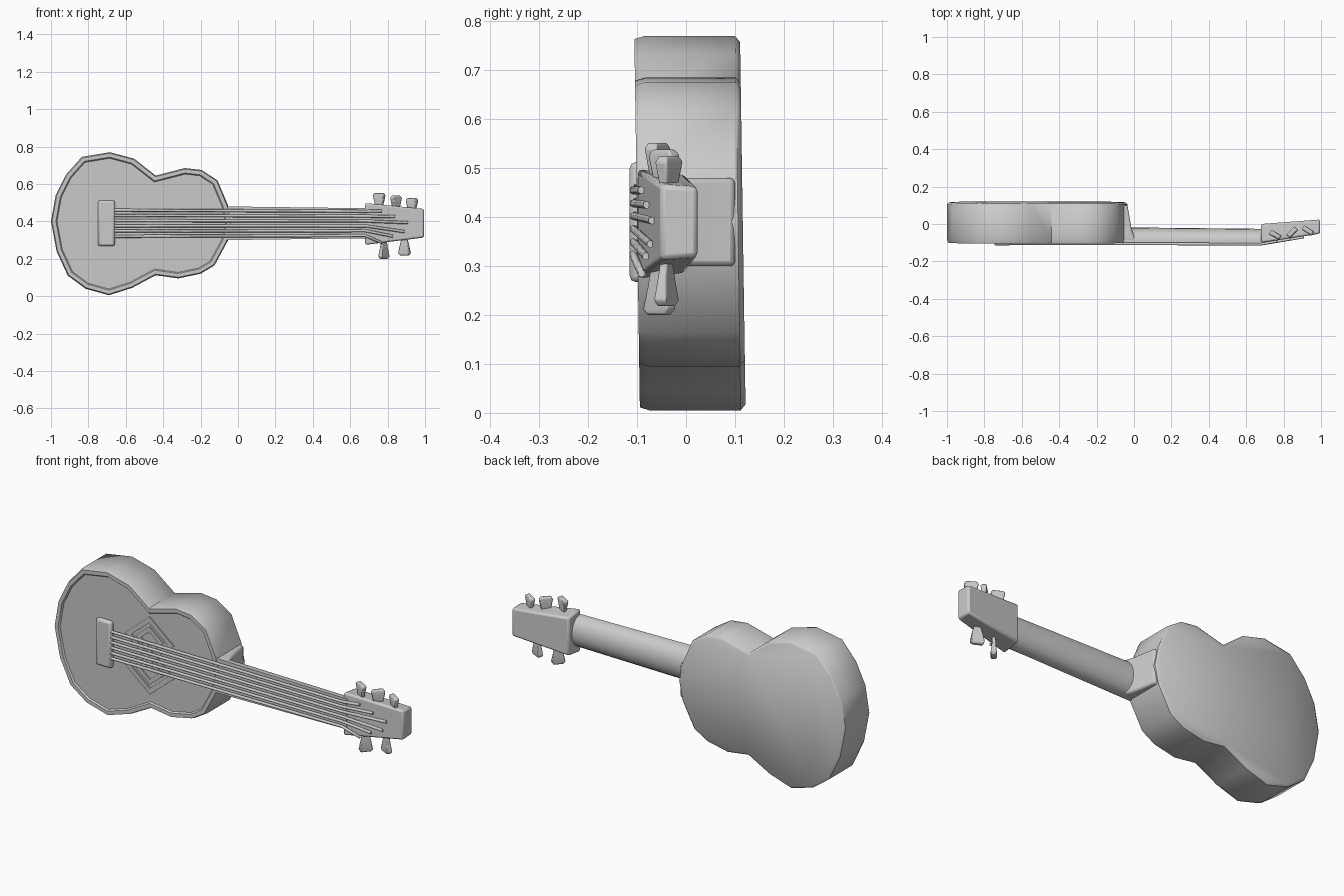
import bpy, bmesh
from math import cos, sin, pi, radians
from mathutils import Vector, Matrix

cube = bpy.data.objects.get("Cube")
if cube:
    bpy.data.objects.remove(cube, do_unlink=True)

grey = bpy.data.materials.new("plain grey")
grey.use_nodes = True
grey.diffuse_color = (0.6, 0.6, 0.6, 1)
grey.node_tree.nodes["Principled BSDF"].inputs["Base Color"].default_value = (0.6, 0.6, 0.6, 1)

MID = 0.39  # height of the neck axis


def finish(bm, name, bevel=0, lean=False, angle=40):
    """Turn a bmesh into a named, shaded object; lean tips it slightly forward."""
    bmesh.ops.recalc_face_normals(bm, faces=bm.faces)
    if lean:
        for v in bm.verts:
            v.co.y -= 0.015 * (v.co.z - MID)
    mesh = bpy.data.meshes.new(name)
    bm.to_mesh(mesh)
    bm.free()
    mesh.materials.append(grey)
    obj = bpy.data.objects.new(name, mesh)
    bpy.context.collection.objects.link(obj)
    if bevel:
        mod = obj.modifiers.new("soft edges", "BEVEL")
        mod.width, mod.segments = bevel, 2
    bpy.ops.object.select_all(action="DESELECT")
    obj.select_set(True)
    bpy.context.view_layer.objects.active = obj
    bpy.ops.object.shade_smooth_by_angle(angle=radians(angle))
    return obj


def loft(rings, closed=False):
    """Skin a list of equal-length rings, capping both ends unless closed."""
    bm = bmesh.new()
    loops = [[bm.verts.new(p) for p in ring] for ring in rings]
    n = len(loops[0])
    pairs = list(zip(loops, loops[1:]))
    if closed:
        pairs.append((loops[-1], loops[0]))
    for a, b in pairs:
        for i in range(n):
            j = (i + 1) % n
            bm.faces.new((a[i], a[j], b[j], b[i]))
    if not closed:
        bm.faces.new(loops[0])
        bm.faces.new(loops[-1])
    return bm


def inset(points, d):
    """Mitred inward offset of a clockwise outline."""
    out = []
    for i, p in enumerate(points):
        p = Vector(p)
        e1 = (p - Vector(points[i - 1])).normalized()
        e2 = (Vector(points[(i + 1) % len(points)]) - p).normalized()
        n1, n2 = Vector((e1.y, -e1.x)), Vector((e2.y, -e2.x))
        out.append(p + (n1 + n2) * d / (1 + n1.dot(n2)))
    return out


# Body: faceted outline with chamfered back and a raised front rim
outline = [(-1, .40), (-.975, .54), (-.92, .65), (-.835, .745), (-.685, .77),
           (-.555, .735), (-.44, .645), (-.285, .685), (-.195, .675), (-.11, .62),
           (-.055, .49), (-.035, MID), (-.055, .295), (-.125, .165), (-.2, .12),
           (-.32, .095), (-.44, .112), (-.565, .045), (-.69, .005), (-.815, .04),
           (-.91, .11), (-.97, .24)]
steps = [(.116, .012), (.106, 0), (-.08, 0), (-.1, .006), (-.1, .026), (-.092, .032)]
body = loft([[(x, y, z) for x, z in inset(outline, d)] for y, d in steps])
finish(body, "body", lean=True, angle=50)

# Heel joining body and neck
heel_side = [(-.1, .1), (-.035, .1), (-.012, -.03), (.01, -.09), (-.1, -.09)]
heel = loft([[(x, y, z) for x, y in heel_side] for z in (.30, .48)])
finish(heel, "neck_heel", bevel=.01)

# Neck: flat front, rounded back
rings = []
for x, half, back in ((-.06, .09, -.018), (.7, .08, -.026)):
    ring = [(x, -.085 + (back + .085) * sin(pi * i / 10), MID + half * cos(pi * i / 10))
            for i in range(11)]
    rings.append(ring + [(x, -.099, MID - half), (x, -.099, MID + half)])
finish(loft(rings), "neck")

# Headstock: tapered block leaning back
rings = []
for x, front, back, half_front, half_back in ((.68, -.1, 0, .113, .1),
                                              (.995, -.052, .024, .077, .072)):
    rings.append([(x, front, MID - half_front + .0), (x, front, MID + half_front),
                  (x, back, MID + half_back), (x, back, MID - half_back)])
head = loft(rings)
for v in head.verts:
    v.co.z -= .012 * (.995 - v.co.x)
finish(head, "headstock", bevel=.01)


# Tuning pegs: flat tapered keys turned at different angles
def peg(name, x, y, z_tip, turn):
    side = 1 if z_tip > MID else -1
    root = MID + side * .07
    levels = [(root, .012, .008), (z_tip - side * .06, .024, .009),
              (z_tip - side * .012, .033, .014), (z_tip, .024, .010)]
    spin = Matrix.Rotation(radians(turn), 3, "Z")
    rings = []
    for z, w, t in levels:
        corners = [(-w, -t), (w, -t), (w, t), (-w, t)]
        rings.append([spin @ Vector((a, b, 0)) + Vector((x, y, z)) for a, b in corners])
    finish(loft(rings), name, bevel=.004)


for i, spec in enumerate([(.755, -.058, .552, -28), (.845, -.045, .538, 45), (.93, -.035, .525, -32),
                          (.78, -.055, .2, 50), (.89, -.04, .218, -25)]):
    peg(f"tuning_peg_{i + 1}", *spec)

# Bridge
bridge = bmesh.new()
bmesh.ops.create_cube(bridge, size=1, matrix=Matrix.LocRotScale(
    Vector((-.703, -.098, MID)), None, Vector((.09, .034, .245))))
finish(bridge, "bridge", bevel=.012)

# Strings: thin hexagonal rods running over the neck to the headstock
ends = [(.77, .455), (.84, .425), (.91, .393), (.89, .345), (.83, .32), (.77, .285)]
for i, (x_end, z_end) in enumerate(ends):
    z_start = MID + .07 - .028 * i
    z_nut = MID + .064 - .026 * i
    path = [(-.68, -.104, z_start), (.68, -.108, z_nut),
            (x_end, -.105 + .155 * (x_end - .68), z_end)]
    rings = [[(x, y + .008 * sin(pi * k / 3), z + .008 * cos(pi * k / 3)) for k in range(6)]
             for x, y, z in path]
    finish(loft(rings), f"string_{i + 1}", angle=70)


# Raised diamond rings on the front panel
def diamond(name, z, half_w, half_h, band):
    rings = []
    for y, s in ((-.088, 0), (-.098, 0), (-.098, band), (-.088, band)):
        k = 1 - s / half_h
        w, h = half_w * k, half_h * k
        rings.append([(-.445 - w, y, z), (-.445, y, z + h), (-.445 + w, y, z), (-.445, y, z - h)])
    finish(loft(rings, closed=True), name, lean=True)


for label, z in (("upper", .475), ("lower", .305)):
    diamond(f"{label}_outer_diamond", z, .142, .12, .032)
    diamond(f"{label}_inner_diamond", z, .082, .068, .028)
